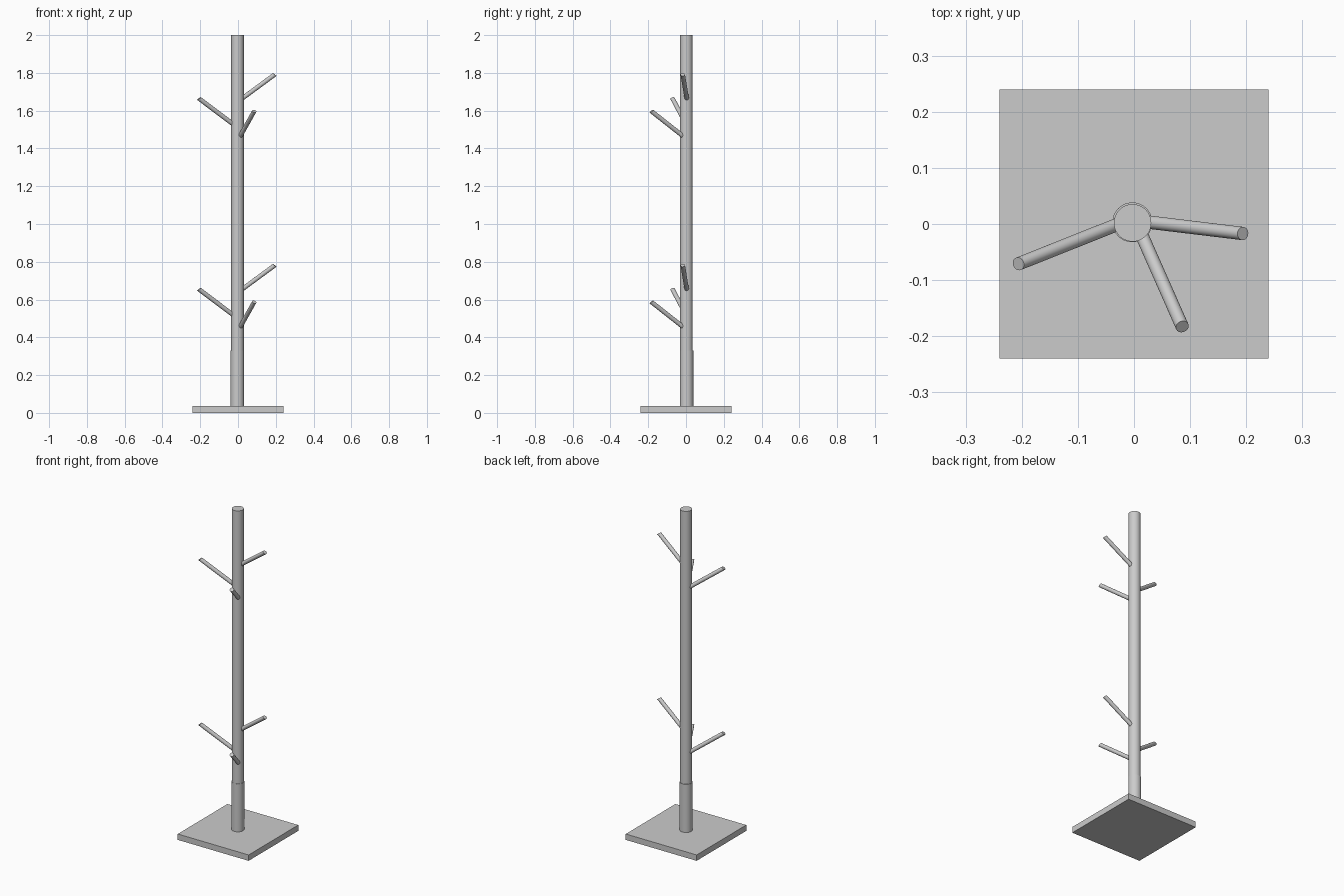
import bpy, bmesh, math
from mathutils import Vector

if "Cube" in bpy.data.objects:
    bpy.data.objects.remove(bpy.data.objects["Cube"])


def finish(name, bm, smooth=True):
    bmesh.ops.recalc_face_normals(bm, faces=bm.faces)
    mesh = bpy.data.meshes.new(name)
    bm.to_mesh(mesh)
    bm.free()
    obj = bpy.data.objects.new(name, mesh)
    bpy.context.collection.objects.link(obj)
    if smooth:
        bpy.ops.object.select_all(action='DESELECT')
        obj.select_set(True)
        bpy.context.view_layer.objects.active = obj
        bpy.ops.object.shade_smooth_by_angle(angle=math.radians(35))
    return obj


def rod(name, start, tip, radius, sides, cap_normal=None):
    """Round rod between two points, the tip optionally cut on a slant."""
    start, tip = Vector(start), Vector(tip)
    axis = (tip - start).normalized()
    rot = axis.to_track_quat('Z', 'Y')
    cut = cap_normal or axis
    bm = bmesh.new()
    low, high = [], []
    for i in range(sides):
        a = math.tau * i / sides
        r = rot @ Vector((radius * math.cos(a), radius * math.sin(a), 0))
        low.append(bm.verts.new(start + r))
        high.append(bm.verts.new(tip + r - axis * (r.dot(cut) / axis.dot(cut))))
    for i in range(sides):
        j = (i + 1) % sides
        bm.faces.new((low[i], low[j], high[j], high[i]))
    bm.faces.new(low[::-1])
    bm.faces.new(high)
    return finish(name, bm)


# Square base plate
bm = bmesh.new()
bmesh.ops.create_cube(bm, size=1)
for v in bm.verts:
    v.co = Vector((v.co.x * 0.48, v.co.y * 0.48, (v.co.z + 0.5) * 0.036))
finish("base_plate", bm, smooth=False)

# Post and the slightly thicker sleeve at its foot
rod("post_sleeve", (-0.003, 0.003, 0.03), (-0.003, 0.003, 0.33), 0.0355, 48)
rod("post", (-0.0025, 0.002, 0.03), (-0.0025, 0.002, 2.0), 0.0333, 48)

# Two identical tiers of three hooks
hooks = {
    "left": ((-0.02, 0.003, 1.524), (-0.206, -0.071, 1.664)),
    "right": ((0.02, 0.004, 1.663), (0.194, -0.017, 1.791)),
    "front": ((0.013, -0.018, 1.467), (0.086, -0.183, 1.597)),
}
for tier, drop in (("upper", 0.0), ("lower", 1.01)):
    for side, (start, tip) in hooks.items():
        s = Vector(start) - Vector((0, 0, drop))
        t = Vector(tip) - Vector((0, 0, drop))
        flat = Vector((t.x - s.x, t.y - s.y, 0)).normalized()
        tilt = math.radians(52)
        normal = flat * math.cos(tilt) + Vector((0, 0, math.sin(tilt)))
        rod(f"{tier}_{side}_hook", s, t, 0.0118, 24, normal)
